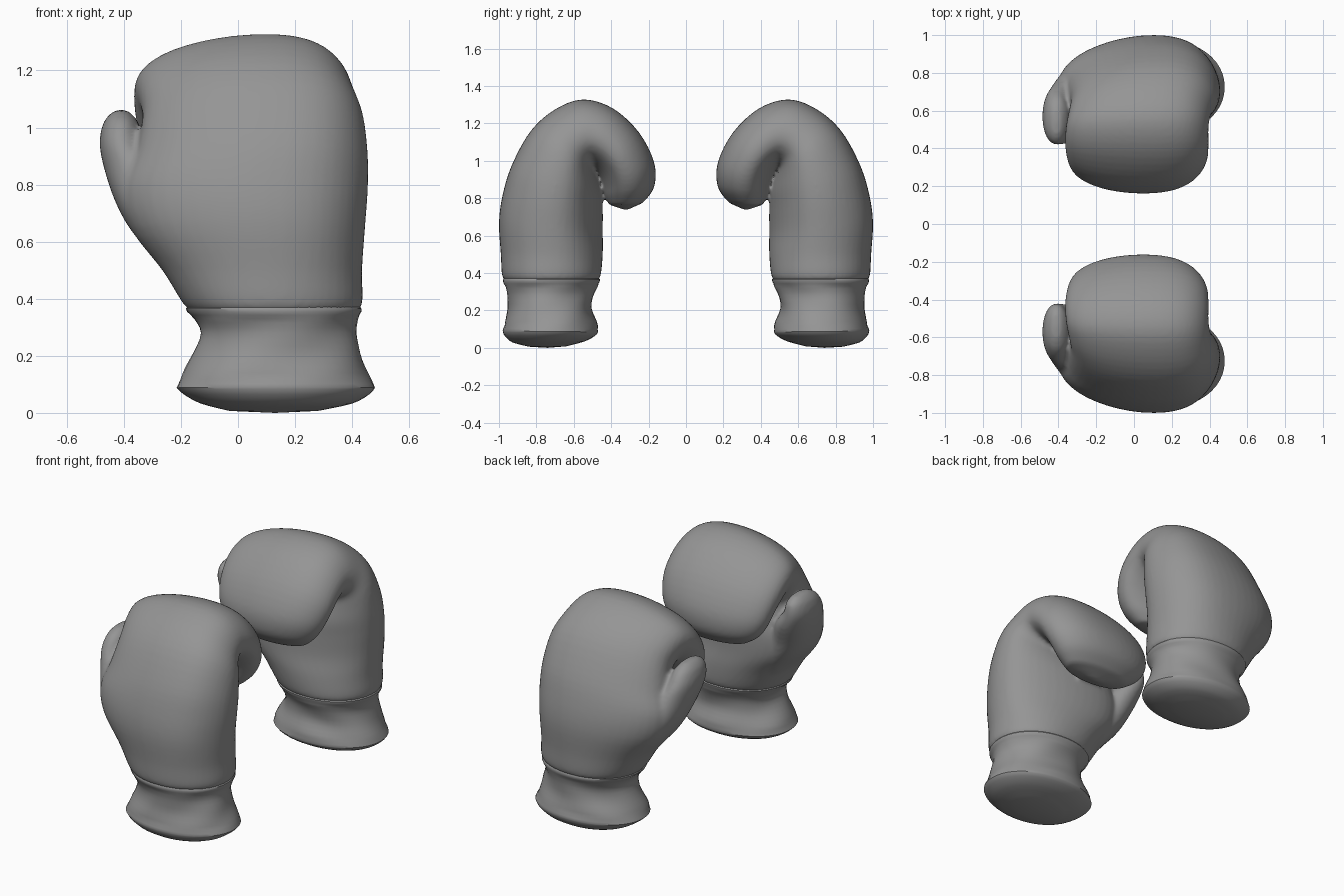
import bpy, bmesh, math
from mathutils import Vector

cube = bpy.data.objects.get("Cube")
if cube:
    bpy.data.objects.remove(cube, do_unlink=True)

leather = bpy.data.materials.new("grey_leather")
leather.use_nodes = True
leather.diffuse_color = (0.3, 0.3, 0.3, 1)
leather.node_tree.nodes["Principled BSDF"].inputs["Base Color"].default_value = (0.3, 0.3, 0.3, 1)

SIDES = 48


def refine(rows, steps=4):
    """Catmull-Rom interpolation of a list of section parameters."""
    out = []
    for i in range(len(rows) - 1):
        a, b, c, d = (rows[max(0, min(len(rows) - 1, i + k))] for k in (-1, 0, 1, 2))
        for s in range(steps):
            t = s / steps
            out.append([0.5 * (2 * q + (r - p) * t + (2 * p - 5 * q + 4 * r - w) * t * t
                               + (3 * q - p - 3 * r + w) * t ** 3)
                        for p, q, r, w in zip(a, b, c, d)])
    return out + [rows[-1]]


def ring(back_y, back_z, in_y, in_z, x_lo, x_hi, lean=0.0, power=2.1):
    """Rounded section between a back point and a palm point."""
    points = []
    for k in range(SIDES):
        a = math.tau * k / SIDES
        c, s = math.cos(a), math.sin(a)
        u = math.copysign(abs(c) ** (2 / power), c)
        v = math.copysign(abs(s) ** (2 / power), s)
        x = (x_lo + x_hi) / 2 + (x_hi - x_lo) / 2 * u + lean * v * (1 - u * u)
        m = (1 + v) / 2
        points.append(Vector((x, in_y + (back_y - in_y) * m, in_z + (back_z - in_z) * m)))
    return points


def loft(bm, rings, start, end, side):
    """Skin the rings and close both ends with a fan."""
    flip = lambda p: bm.verts.new((p[0], p[1] * side, p[2]))
    loops = [[flip(p) for p in r] for r in rings]
    for a, b in zip(loops, loops[1:]):
        for k in range(SIDES):
            n = (k + 1) % SIDES
            bm.faces.new((a[k], a[n], b[n], b[k]))
    for loop, tip in ((loops[0], start), (loops[-1], end)):
        pole = flip(tip)
        for k in range(SIDES):
            bm.faces.new((loop[k], loop[(k + 1) % SIDES], pole))


def finish(bm, name):
    bmesh.ops.recalc_face_normals(bm, faces=bm.faces)
    mesh = bpy.data.meshes.new(name)
    bm.to_mesh(mesh)
    bm.free()
    mesh.materials.append(leather)
    obj = bpy.data.objects.new(name, mesh)
    bpy.context.collection.objects.link(obj)
    return obj


# Palm, knuckles and curled fingers: back y, z, palm y, z, x limits, lean
hand = [
    (-.95, .35, -.49, .35, -.15, .40, 0),
    (-.982, .38, -.458, .38, -.19, .435, 0),
    (-.99, .50, -.445, .50, -.265, .435, .03),
    (-1.0, .67, -.445, .62, -.375, .445, .07),
    (-.98, .82, -.445, .74, -.405, .455, .08),
    (-.93, .98, -.45, .83, -.36, .455, .08),
    (-.83, 1.16, -.47, .90, -.335, .44, .08),
    (-.70, 1.275, -.485, .93, -.345, .41, .08),
    (-.55, 1.328, -.485, .94, -.36, .395, .08),
    (-.39, 1.28, -.47, .92, -.365, .395, .08),
    (-.25, 1.15, -.455, .89, -.355, .39, .07),
    (-.17, .99, -.445, .85, -.33, .36, .05),
    (-.17, .86, -.435, .81, -.28, .31, .02),
    (-.23, .775, -.41, .765, -.19, .24, 0),
]

# Thumb: centre x, y, height, radius x, y
thumb = [
    (-.14, -.72, .44, .07, .16),
    (-.19, -.70, .54, .10, .18),
    (-.25, -.68, .64, .125, .19),
    (-.31, -.65, .74, .12, .18),
    (-.36, -.60, .86, .11, .17),
    (-.405, -.57, .95, .08, .15),
    (-.41, -.55, 1.02, .06, .12),
    (-.41, -.54, 1.055, .03, .07),
]

# Flared cuff with domed underside, tucked into the hand at the top
underside = [
    (-.84, .006, -.64, .008, -.03, .28),
    (-.93, .030, -.54, .035, -.13, .40),
    (-.970, .065, -.485, .065, -.19, .46),
    (-.98, .09, -.47, .085, -.215, .48),
]
sleeve = [
    (-.98, .09, -.47, .085, -.215, .48),
    (-.97, .14, -.48, .14, -.19, .46),
    (-.95, .21, -.50, .21, -.155, .43),
    (-.955, .28, -.495, .28, -.135, .41),
    (-.97, .33, -.475, .33, -.155, .42),
    (-.978, .365, -.46, .365, -.183, .433),
    (-.95, .395, -.49, .395, -.15, .40),
]

for side, label in ((1, "front"), (-1, "rear")):
    bm = bmesh.new()
    rings = [ring(*row) for row in refine(hand)]
    loft(bm, rings, (.13, -.72, .34), (.03, -.32, .735), side)
    rings = [ring(y - ry, z, y + ry, z, x - rx, x + rx) for x, y, z, rx, ry in refine(thumb)]
    loft(bm, rings, (-.14, -.72, .42), (-.41, -.54, 1.065), side)
    body = finish(bm, label + "_glove_hand")
    weld = body.modifiers.new("weld", 'REMESH')
    weld.mode = 'VOXEL'
    weld.voxel_size = 0.012
    weld.use_smooth_shade = True
    soften = body.modifiers.new("soften", 'SMOOTH')
    soften.factor = 0.5
    soften.iterations = 6

    bm = bmesh.new()
    rings = [ring(*row) for row in refine(underside, 3)[:-1] + refine(sleeve, 3)]
    # Soft leather creases around the wrist
    for r in rings[11:-6]:
        for k, p in enumerate(r):
            a = math.tau * k / SIDES
            wave = .006 * math.sin(3 * a + 28 * p.z) * math.sin(2 * a + 1)
            p.x += wave * math.cos(a)
            p.y -= wave * math.sin(a)
    loft(bm, rings, (.13, -.74, 0), (.13, -.72, .395), side)
    cuff = finish(bm, label + "_glove_cuff")
    bpy.ops.object.select_all(action='DESELECT')
    cuff.select_set(True)
    bpy.context.view_layer.objects.active = cuff
    bpy.ops.object.shade_smooth_by_angle(angle=math.radians(40))
